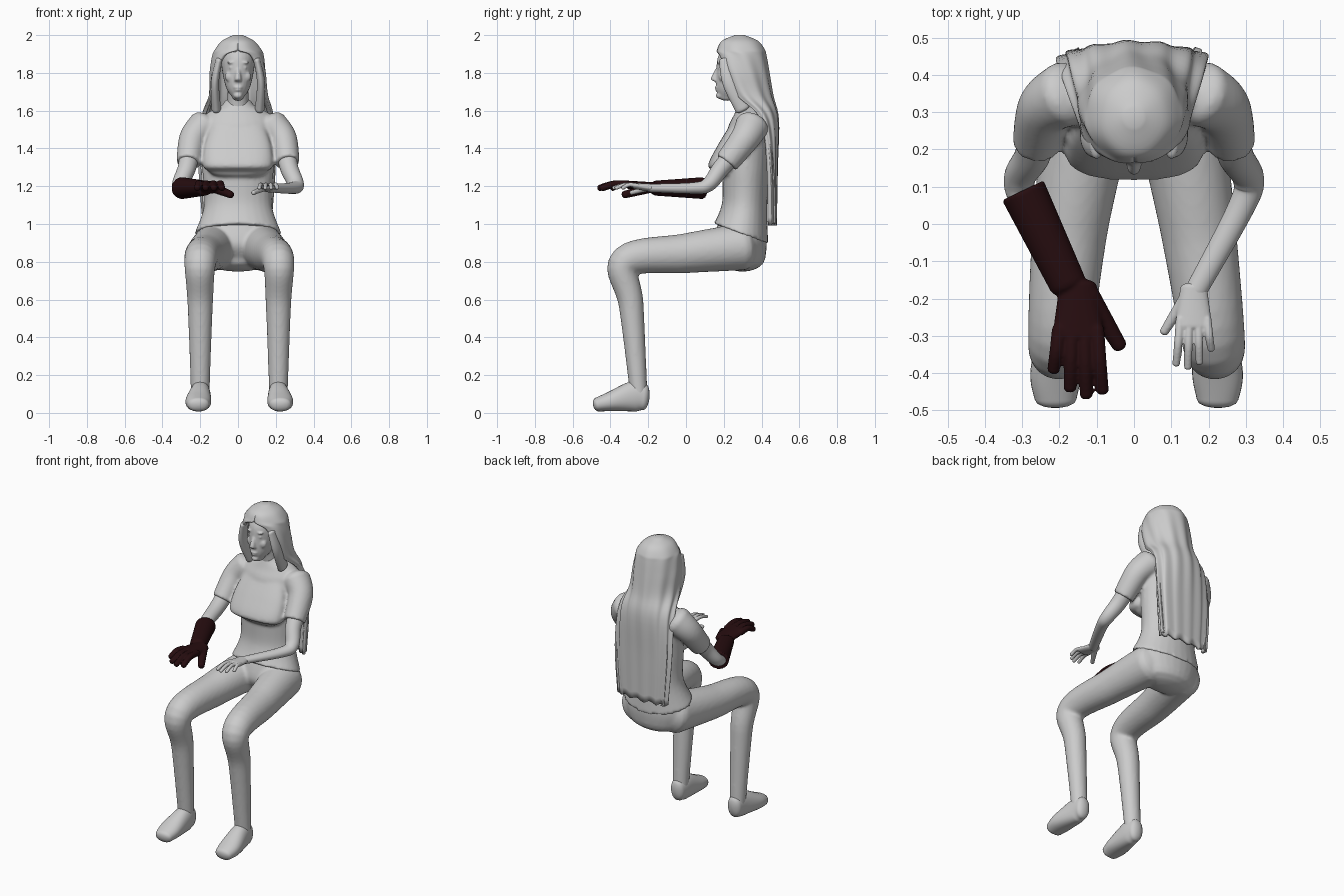
import bpy, bmesh
from math import sin, cos, pi, copysign, radians
from mathutils import Vector

cube = bpy.data.objects.get("Cube")
if cube:
    bpy.data.objects.remove(cube, do_unlink=True)


def material(name, color):
    mat = bpy.data.materials.new(name)
    mat.use_nodes = True
    mat.diffuse_color = (*color, 1)
    shader = mat.node_tree.nodes["Principled BSDF"]
    shader.inputs["Base Color"].default_value = (*color, 1)
    return mat


GREY = material("plain grey", (.6, .6, .6))
MAROON = material("dark maroon", (.02, .004, .005))


def finish(name, bm, mat=GREY):
    bmesh.ops.recalc_face_normals(bm, faces=bm.faces)
    mesh = bpy.data.meshes.new(name)
    bm.to_mesh(mesh)
    bm.free()
    mesh.materials.append(mat)
    mesh.shade_smooth()
    obj = bpy.data.objects.new(name, mesh)
    bpy.context.collection.objects.link(obj)
    return obj


def fuse(name, parts, voxel, rounds, mat=GREY):
    """Melt overlapping closed parts into one soft skin."""
    bm = bmesh.new()
    for part in parts:
        bm.from_mesh(part.data)
        bpy.data.objects.remove(part, do_unlink=True)
    obj = finish(name, bm, mat)
    remesh = obj.modifiers.new("melt", 'REMESH')
    remesh.mode = 'VOXEL'
    remesh.voxel_size = voxel
    remesh.use_smooth_shade = True
    soften = obj.modifiers.new("soften", 'SMOOTH')
    soften.factor = .5
    soften.iterations = rounds


def spline(rows, steps=8):
    """Smooth curve through every row, whatever the number of values in it."""
    pts = [Vector(row) for row in rows]
    result = []
    last = len(pts) - 1
    for i in range(last):
        before, start, end, after = (pts[min(max(i + k, 0), last)] for k in (-1, 0, 1, 2))
        leave, arrive = (end - before) / 2, (after - start) / 2
        for step in range(steps):
            t = step / steps
            ease = t * t * (3 - 2 * t)
            result.append(start.lerp(end, ease)
                          + leave * (t * (1 - t) ** 2) - arrive * (t * t * (1 - t)))
    return result + [pts[last]]


def skin(bm, loops, closed=True):
    for low, high in zip(loops, loops[1:]):
        count = len(low)
        for k in range(count if closed else count - 1):
            n = (k + 1) % count
            bm.faces.new((low[k], low[n], high[n], high[k]))


def loft(name, rows, level=False, boxy=1, domes="both", hem=0, sides=28):
    """Skin ellipses (x, y, z, half width, half depth); ends are domed or flat."""
    rings = spline(rows)
    total = len(rings) - 1
    centres = [Vector(ring[:3]) for ring in rings]
    sections = []
    for i, ring in enumerate(rings):
        along = Vector((0, 0, 1))
        if not level:
            along = (centres[min(i + 1, total)] - centres[max(i - 1, 0)]).normalized()
        sections.append((centres[i], along, ring[3], ring[4], hem * max(0, 1 - 4 * i / total)))

    def dome(section, sign):
        centre, along, a, b, tilt = section
        shape = [(sin(radians(d)), cos(radians(d))) for d in (25, 50, 70, 85)]
        return [(centre + along * sign * min(a, b) * s * .6, along, a * c, b * c, tilt)
                for s, c in shape]

    if domes in ("both", "start"):
        sections = dome(sections[0], -1)[::-1] + sections
    if domes in ("both", "end"):
        sections += dome(sections[-1], 1)

    bm = bmesh.new()
    loops = []
    for centre, along, a, b, tilt in sections:
        across = (Vector((1, 0, 0)) - along * along.x).normalized()
        depth = along.cross(across)
        loop = []
        for k in range(sides):
            c, s = cos(2 * pi * k / sides), sin(2 * pi * k / sides)
            c, s = copysign(abs(c) ** boxy, c), copysign(abs(s) ** boxy, s)
            lift = Vector((0, 0, tilt * b * s))
            loop.append(bm.verts.new(centre + across * a * c + depth * b * s + lift))
        loops.append(loop)
    skin(bm, loops)
    bm.faces.new(loops[0])
    bm.faces.new(loops[-1])
    return finish(name, bm)


def body(name, rows, **options):
    """Upright part on the centre line, from rows (y, z, half width, half depth)."""
    return loft(name, [(0, *row) for row in rows], level=True, **options)


def tube(name, path, first, final, **options):
    """Limb whose (width, height) radii run evenly from first to final."""
    first, final = Vector(first), Vector(final)
    end = len(path) - 1
    rows = [(*p, *first.lerp(final, i / end)) for i, p in enumerate(path)]
    return loft(name, rows, **options)


def blob(name, pos, size):
    bm = bmesh.new()
    bmesh.ops.create_uvsphere(bm, u_segments=16, v_segments=10, radius=1)
    bmesh.ops.scale(bm, vec=size, verts=bm.verts)
    bmesh.ops.translate(bm, vec=pos, verts=bm.verts)
    return finish(name, bm)


def hand(side, x, y, size):
    """Palm, four fanned fingers and a thumb pointing at the centre line."""
    z = 1.19
    knuckle = y - .08 * size
    high = z + .012 * size
    parts = [tube("palm", [(side * x, y + .015, z), (side * x, knuckle - .01, high)],
                  (.036 * size, .022 * size), (.05 * size, .016 * size))]
    thick = .012 * size ** 1.5
    for i in range(4):
        fan = (i - 1.5) / 1.5
        reach = (.12 - .025 * (fan + .4) ** 2) * size
        root, tip = side * (x + .036 * fan * size), side * (x + .047 * fan * size)
        parts.append(tube("finger", [(root, knuckle + .01, high),
                                     ((root + tip) / 2, knuckle - reach / 2, high + .006),
                                     (tip, knuckle - reach, z)],
                          (thick, thick), (thick * .85, thick * .85)))
    parts.append(tube("thumb", [(side * (x - .02 * size), y - .01, z),
                                (side * (x - .08 * size), y - .105 * size, z - .025 * size)],
                      (thick * 1.5, thick * 1.3), (thick, thick)))
    return parts


# Head, neck and face, melted together
face = [body("skull", [(.22, 1.67, .03, .045), (.25, 1.72, .062, .09), (.28, 1.8, .082, .12),
                       (.29, 1.88, .09, .122), (.3, 1.94, .075, .1)]),
        body("neck", [(.35, 1.58, .07, .07), (.33, 1.65, .056, .062), (.31, 1.75, .055, .06)]),
        body("nose", [(.175, 1.83, .01, .014), (.155, 1.77, .018, .024), (.165, 1.755, .02, .014)]),
        blob("upper_lip", (0, .163, 1.723), (.024, .011, .007)),
        blob("lower_lip", (0, .165, 1.709), (.02, .011, .007)),
        blob("chin", (0, .18, 1.68), (.024, .022, .018))]
for s in (1, -1):
    face += [blob("eye", (s * .033, .178, 1.828), (.016, .01, .008)),
             blob("brow", (s * .034, .176, 1.855), (.026, .012, .007)),
             blob("cheek", (s * .04, .195, 1.78), (.03, .022, .03))]
fuse("head", face, .006, 2)

# Long hair: rows (z, half width, centre y, depth, wrap angle from the back)
hair_rows = spline([(2, .025, .285, .025, pi), (1.97, .085, .285, .095, pi),
                    (1.925, .122, .29, .125, pi), (1.89, .135, .29, .135, 2.55),
                    (1.8, .148, .295, .145, 2.2), (1.68, .155, .32, .14, 1.95),
                    (1.55, .19, .4, .09, 1.6), (1.3, .202, .44, .045, 1.5),
                    (1, .18, .45, .03, 1.5)], steps=5)
bm = bmesh.new()
columns = 60
grid = []
for i, (z, width, centre, depth, wrap) in enumerate(hair_rows):
    line = []
    low = i / len(hair_rows)
    for k in range(columns + 1):
        t = 2 * k / columns - 1
        angle = t * min(wrap, pi)
        strand = 1 + .05 * low * cos(t * 21 + 2 * low)
        fringe = .01 * sin(t * 17) * low ** 8
        line.append(bm.verts.new((width * sin(angle) * strand,
                                  centre + depth * cos(angle) * strand, z + fringe)))
    grid.append(line)
skin(bm, grid, closed=False)
bm.faces.new(grid[0][:columns])
bmesh.ops.remove_doubles(bm, verts=bm.verts, dist=.0005)
thickness = finish("hair", bm).modifiers.new("thickness", 'SOLIDIFY')
thickness.thickness = .02
thickness.offset = -1

# Shirt with a slanted hem; hips, melted below with the legs
shirt = [body("chest", [(.29, .95, .23, .145), (.31, 1.1, .18, .12), (.32, 1.3, .19, .125),
                        (.34, 1.5, .2, .12), (.35, 1.58, .17, .095), (.35, 1.63, .08, .075)],
              domes="end", hem=-.37),
         body("bust", [(.225, 1.28, .155, .065), (.205, 1.31, .185, .088),
                       (.24, 1.42, .175, .07), (.3, 1.55, .13, .05)], boxy=.75)]
lower = [body("pelvis", [(.3, .82, .19, .12), (.285, .9, .22, .143), (.3, 1.03, .19, .12)])]

# Mirrored parts: locks, sleeves, arms, legs and shoes
for s, side in ((1, "left"), (-1, "right")):
    tube(side + "_front_lock", [(s * .1, .21, 1.87), (s * .122, .23, 1.75), (s * .115, .3, 1.61)],
         (.018, .035), (.025, .04))
    shirt.append(tube("sleeve", [(s * .18, .35, 1.52), (s * .238, .31, 1.45),
                                 (s * .262, .215, 1.325)], (.085, .09), (.064, .065),
                      domes="start"))
    tube(side + "_arm", [(s * .25, .3, 1.42), (s * .27, .19, 1.3), (s * .307, .12, 1.21),
                         (s * .285, .04, 1.19), (s * .16, -.19, 1.19)], (.055, .055), (.029, .022))
    x = .207 + .007 * s
    lower.append(tube("leg", [(s * .12, .3, .88), (s * .17, 0, .845), (s * x, -.32, .8),
                              (s * x, -.29, .57), (s * x, -.25, .1)], (.12, .125), (.049, .046)))
    foot = s * (x + .01)
    loft(side + "_shoe", [(s * x, -.22, .085, .045, .07), (s * x, -.28, .087, .055, .08),
                          (foot, -.4, .06, .068, .052), (foot, -.47, .044, .056, .037)], boxy=.9)
fuse("shirt", shirt, .01, 4)
fuse("hips_and_legs", lower, .01, 4)

# Bare left hand, and the right hand in a long glove
fuse("left_hand", hand(1, .16, -.185, 1), .004, 1)
cuff = tube("cuff", [(-.298, .09, 1.19), (-.178, -.16, 1.19)], (.062, .058), (.05, .04),
            domes="end")
fuse("right_glove", [cuff] + hand(-1, .15, -.18, 1.4), .006, 1, MAROON)
